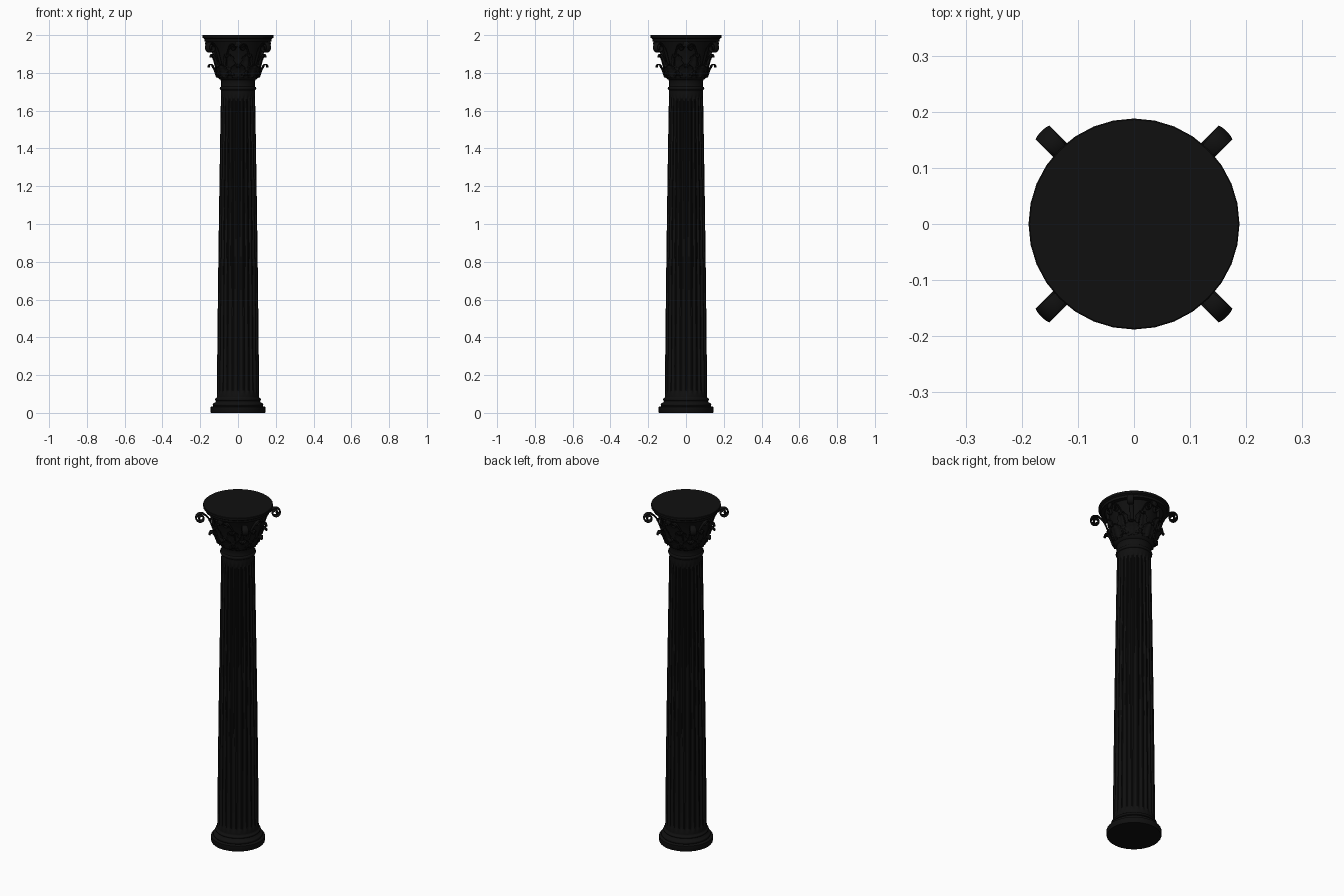
import bpy, math
from math import sin, cos, pi

if "Cube" in bpy.data.objects:
    bpy.data.objects.remove(bpy.data.objects["Cube"])

mat = bpy.data.materials.new("black_stone")
mat.diffuse_color = (0.005, 0.005, 0.005, 1)
mat.use_nodes = True
mat.node_tree.nodes["Principled BSDF"].inputs["Base Color"].default_value = mat.diffuse_color


def make(name, verts, faces, angle=40):
    me = bpy.data.meshes.new(name)
    me.from_pydata(verts, [], faces)
    me.materials.append(mat)
    ob = bpy.data.objects.new(name, me)
    bpy.context.collection.objects.link(ob)
    bpy.ops.object.select_all(action='DESELECT')
    ob.select_set(True)
    bpy.context.view_layer.objects.active = ob
    bpy.ops.object.shade_smooth_by_angle(angle=math.radians(angle))
    return ob


def grid_faces(rows, cols, closed, off=0):
    n = cols if closed else cols - 1
    return [(off + i * cols + j, off + i * cols + (j + 1) % cols,
             off + (i + 1) * cols + (j + 1) % cols, off + (i + 1) * cols + j)
            for i in range(rows - 1) for j in range(n)]


def lathe(name, prof, n=32):
    verts = [(r * cos(2 * pi * j / n), r * sin(2 * pi * j / n), z) for r, z in prof for j in range(n)]
    faces = grid_faces(len(prof), n, True)
    faces.append(tuple(range(n))[::-1])
    faces.append(tuple((len(prof) - 1) * n + j for j in range(n)))
    return make(name, verts, faces)


def bead(r, z, h, bulge, n=6):
    # half-round moulding profile
    return [(r + bulge * sin(pi * k / n), z + h * (1 - cos(pi * k / n)) / 2) for k in range(n + 1)]


# Base with stacked mouldings
lathe("base", [(0.143, 0), (0.145, 0.003), (0.145, 0.032), (0.136, 0.034)]
      + bead(0.128, 0.036, 0.016, 0.006) + [(0.12, 0.056), (0.117, 0.062)]
      + bead(0.115, 0.064, 0.014, 0.007) + [(0.113, 0.08), (0.111, 0.09)])

# Fluted, tapering shaft
FL, SUB = 24, 6
cols = FL * SUB
levels = [0.085, 0.10, 0.11, 0.12, 0.13] + [0.13 + 1.52 * k / 8 for k in range(1, 9)] + [1.66, 1.67, 1.68, 1.70]
verts = []
for z in levels:
    t = (z - 0.085) / 1.615
    R = 0.112 - 0.014 * t - 0.008 * t * t
    e = max(0, min(1, (z - 0.10) / 0.03, (1.68 - z) / 0.03))
    for j in range(cols):
        f = (j % SUB) / (SUB - 1)
        r = R - 0.008 * math.sqrt(e) * sin(pi * f)
        a = 2 * pi * (j // SUB + 0.1 + 0.8 * f) / FL
        verts.append((r * cos(a), r * sin(a), z))
make("fluted_shaft", verts, grid_faces(len(levels), cols, True), 30)

# Necking ring
lathe("neck", [(0.09, 1.695), (0.091, 1.708)] + bead(0.09, 1.709, 0.018, 0.007)
      + [(0.089, 1.73), (0.089, 1.755), (0.093, 1.765), (0.093, 1.78)])


# Capital bell
def bell(z):
    pts = [(1.76, 0.09), (1.775, 0.106), (1.80, 0.113), (1.87, 0.122), (1.92, 0.136), (1.972, 0.158)]
    for (a, ra), (b, rb) in zip(pts, pts[1:]):
        if z <= b:
            return ra + (rb - ra) * (z - a) / (b - a)
    return pts[-1][1]


lathe("capital_bell", [(0.088, 1.76)] + [(bell(z), z) for z in (1.765, 1.775, 1.79, 1.80, 1.84, 1.87, 1.90, 1.92, 1.95, 1.972)])

# Round abacus
lathe("abacus", [(0.155, 1.965), (0.176, 1.967), (0.178, 1.97), (0.178, 1.98), (0.182, 1.983),
                 (0.188, 1.986), (0.188, 1.998), (0.186, 2.0)])


# Acanthus leaves: sheets that rise along the bell and curl outwards
def leaves(name, count, phase, z0, z1, width, tip):
    V, F = [], []
    nv, nu = 17, 9
    for k in range(count):
        a0 = phase + 2 * pi * k / count
        off = len(V)
        for i in range(nv):
            v = i / (nv - 1)
            if v < 0.7:
                z = z0 + (z1 - z0) * v / 0.7
                r = bell(z) + 0.004 + (v / 0.7) ** 3 * tip * 0.35
            else:
                q = (v - 0.7) / 0.3 * pi * 1.1
                z = z1 + 0.013 * sin(q)
                r = bell(z1) + 0.004 + tip * (0.35 + 0.65 * (1 - cos(q)) / 2)
            w = width * (0.75 + 0.35 * sin(pi * min(v, 0.8))) * (1 - 0.75 * max(0, v - 0.6) / 0.4)
            w *= 1 + 0.18 * cos(v * 9 * pi)
            for j in range(nu):
                u = 2 * j / (nu - 1) - 1
                rr = r + 0.004 * cos(u * 2 * pi) - 0.004 * u * u
                a = a0 + w * u / r
                V.append((rr * cos(a), rr * sin(a), z))
        F += grid_faces(nv, nu, False, off)
    ob = make(name, V, F, 60)
    s = ob.modifiers.new("thickness", 'SOLIDIFY')
    s.thickness, s.offset = 0.004, 0


leaves("lower_leaves", 8, 0, 1.775, 1.832, 0.036, 0.036)
leaves("upper_leaves", 8, pi / 8, 1.785, 1.885, 0.03, 0.028)


# Scrolls: an oval section swept along a stem and a spiral, in the plane (s, z)
def sweep(name, path, place, wid, thick, n=10):
    V, F = [], []
    m = len(path)
    for i, (s, z) in enumerate(path):
        (sa, za), (sb, zb) = path[max(i - 1, 0)], path[min(i + 1, m - 1)]
        L = math.hypot(sb - sa, zb - za)
        nx, nz = -(zb - za) / L, (sb - sa) / L
        for k in range(n):
            a = 2 * pi * k / n
            d, w = thick(i / m) * cos(a), wid(i / m) * sin(a)
            V.append(place(s + nx * d, w, z + nz * d))
    F = grid_faces(m, n, True)
    F += [tuple(range(n))[::-1], tuple((m - 1) * n + k for k in range(n))]
    return make(name, V, F, 60)


def spiral(cs, cz, R, turns, n=40):
    # starts at the inner top, turns outwards, down and back in
    return [(cs + R * (1 - 0.75 * k / n) * sin(-pi / 3 + 2 * pi * turns * k / n),
             cz + R * (1 - 0.75 * k / n) * cos(-pi / 3 + 2 * pi * turns * k / n)) for k in range(n + 1)]


stem = [(0.125, 1.83), (0.133, 1.855), (0.142, 1.88), (0.153, 1.91), (0.165, 1.933)]
for i in range(4):
    a = pi / 4 + i * pi / 2

    def corner(s, w, z, a=a):
        return (s * cos(a) - w * sin(a), s * sin(a) + w * cos(a), z)

    sweep(f"corner_volute_{i}", stem + spiral(0.205, 1.932, 0.030, 1.6), corner,
          lambda t: 0.008 + 0.010 * min(1, t * 4), lambda t: 0.0045)

    # Paired inner scrolls on each face, meeting under the abacus
    for sgn in (-1, 1):
        def face(s, w, z, a=a - pi / 4, sgn=sgn):
            r = bell(z) + 0.009 + w
            b = a + sgn * (0.075 - s) / 0.15
            return (r * cos(b), r * sin(b), z)

        inner = [(0.0, 1.84), (0.005, 1.87), (0.014, 1.905), (0.028, 1.935)]
        sweep(f"inner_scroll_{i}_{sgn + 1}", inner + spiral(0.048, 1.934, 0.019, 1.4, 24), face,
              lambda t: 0.009, lambda t: 0.0035, 8)

    # Flower at the middle of each face
    V = [(0.176, 0, 1.955)]
    for ring, (rad, out) in enumerate(((0.007, 0.172), (0.018, 0.17), (0.014, 0.155))):
        for k in range(20):
            t = 2 * pi * k / 20
            q = rad * (1 + (0.2 * cos(5 * t) if ring else 0))
            V.append((out, q * cos(t), 1.955 + q * sin(t)))
    F = [(0, 1 + k, 1 + (k + 1) % 20) for k in range(20)] + grid_faces(3, 20, True, 1)
    ob = make(f"face_flower_{i}", V, F, 40)
    ob.rotation_euler.z = i * pi / 2
